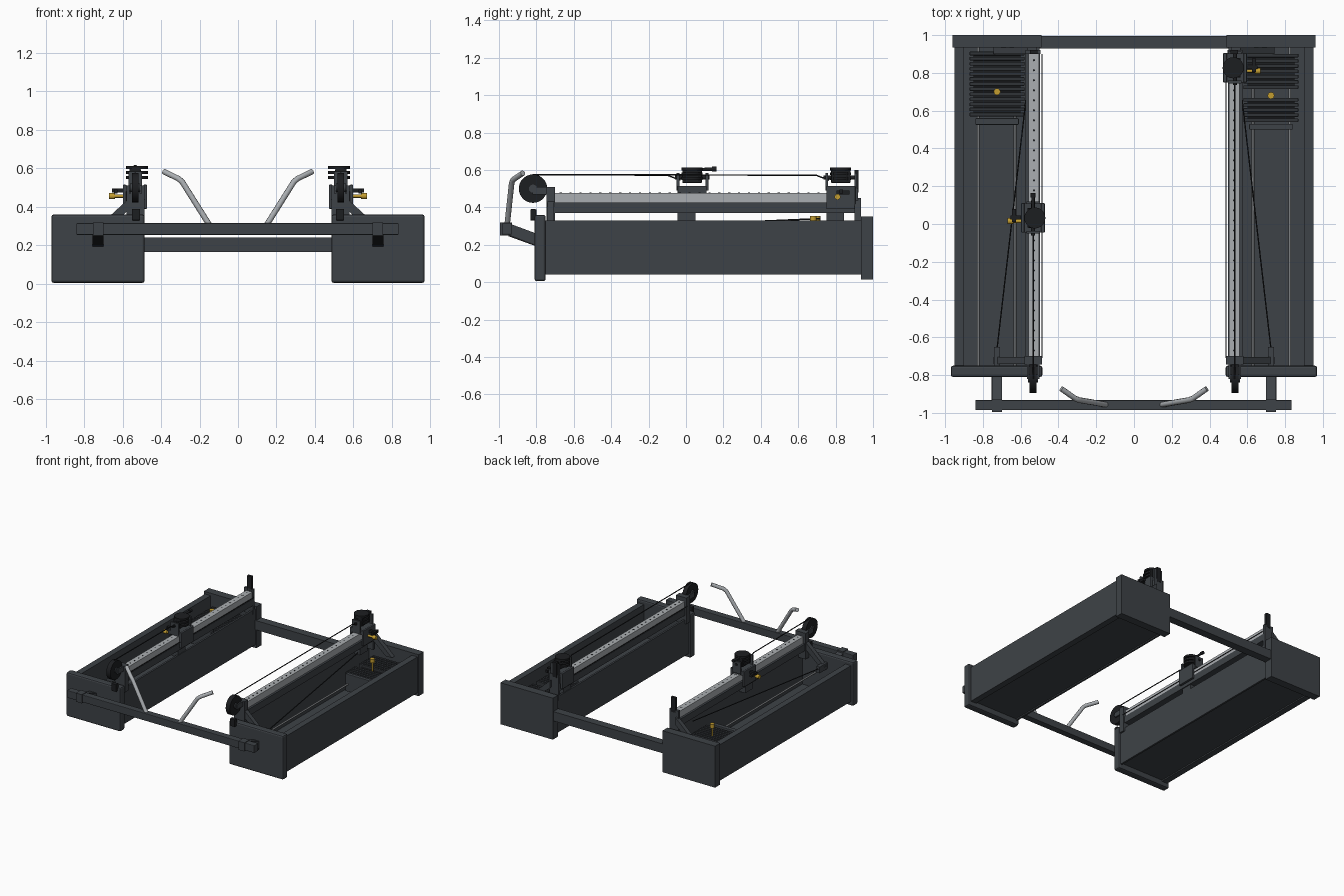
import bpy, bmesh, math
from mathutils import Vector

if "Cube" in bpy.data.objects:
    bpy.data.objects.remove(bpy.data.objects["Cube"])


def material(name, rgb, rough=0.6):
    m = bpy.data.materials.new(name)
    m.use_nodes = True
    m.diffuse_color = (*rgb, 1)
    b = m.node_tree.nodes["Principled BSDF"]
    b.inputs["Base Color"].default_value = (*rgb, 1)
    b.inputs["Roughness"].default_value = rough
    return m


FRAME = material("charcoal_paint", (0.048, 0.055, 0.063))
PLATE = material("weight_iron", (0.030, 0.034, 0.039))
BLACK = material("black_plastic", (0.012, 0.013, 0.015))
ALU = material("brushed_aluminium", (0.40, 0.42, 0.44))
STEEL = material("guide_steel", (0.20, 0.21, 0.22))
YELLOW = material("yellow_knob", (0.55, 0.34, 0.03))


def finish(name, bm, mat, smooth=False):
    bmesh.ops.recalc_face_normals(bm, faces=bm.faces)
    me = bpy.data.meshes.new(name)
    bm.to_mesh(me)
    bm.free()
    me.materials.append(mat)
    ob = bpy.data.objects.new(name, me)
    bpy.context.collection.objects.link(ob)
    if smooth:
        bpy.ops.object.select_all(action='DESELECT')
        bpy.context.view_layer.objects.active = ob
        ob.select_set(True)
        bpy.ops.object.shade_smooth_by_angle(angle=math.radians(40))
    return ob


def box(name, xs, ys, zs, mat, bevel=0):
    bm = bmesh.new()
    bmesh.ops.create_cube(bm, size=1)
    for v in bm.verts:
        for i, (a, b) in enumerate((xs, ys, zs)):
            v.co[i] = (a + b) / 2 + v.co[i] * (b - a)
    if bevel:
        bmesh.ops.bevel(bm, geom=bm.edges[:], offset=bevel, segments=2, affect='EDGES', profile=0.5)
    return finish(name, bm, mat)


def rod(name, p, q, r, mat, n=12):
    p, q = Vector(p), Vector(q)
    bm = bmesh.new()
    bmesh.ops.create_cone(bm, cap_ends=True, segments=n, radius1=r, radius2=r, depth=(q - p).length)
    rot = (q - p).to_track_quat('Z', 'Y')
    for v in bm.verts:
        v.co = rot @ v.co + (p + q) / 2
    return finish(name, bm, mat, True)


def prism(name, pts, axis, lo, hi, mat):
    """Extrude a 2D outline along axis 0 (outline in y,z) or axis 1 (outline in x,z)."""
    bm = bmesh.new()
    place = lambda a, b, t: (t, a, b) if axis == 0 else (a, t, b)
    face = bm.faces.new([bm.verts.new(place(a, b, lo)) for a, b in pts])
    res = bmesh.ops.extrude_face_region(bm, geom=[face])
    step = Vector((hi - lo, 0, 0)) if axis == 0 else Vector((0, hi - lo, 0))
    bmesh.ops.translate(bm, vec=step, verts=[g for g in res["geom"] if isinstance(g, bmesh.types.BMVert)])
    return finish(name, bm, mat)


def tube(name, pts, r, mat):
    cu = bpy.data.curves.new(name, 'CURVE')
    cu.dimensions = '3D'
    cu.bevel_depth, cu.bevel_resolution, cu.use_fill_caps = r, 3, True
    sp = cu.splines.new('POLY')
    sp.points.add(len(pts) - 1)
    for pt, c in zip(sp.points, pts):
        pt.co = (*c, 1)
    cu.materials.append(mat)
    ob = bpy.data.objects.new(name, cu)
    bpy.context.collection.objects.link(ob)


def tower(side, s, carriage_y, stack_ys, plate_top, pin_y):
    def X(a, b):
        return tuple(sorted((s * a, s * b)))

    def bx(name, xs, ys, zs, mat, bevel=0):
        return box(side + "_" + name, X(*xs), ys, zs, mat, bevel)

    def rd(name, p, q, r, mat, n=12):
        return rod(side + "_" + name, (s * p[0], *p[1:]), (s * q[0], *q[1:]), r, mat, n)

    # open trough housing with end caps
    bx("outer_wall", (0.90, 0.95), (-0.76, 0.95), (0.04, 0.33), FRAME)
    bx("inner_wall", (0.50, 0.515), (-0.76, 0.95), (0.04, 0.33), FRAME)
    bx("floor_panel", (0.51, 0.91), (-0.76, 0.95), (0.05, 0.065), FRAME)
    bx("front_cap", (0.485, 0.97), (-0.81, -0.75), (0.005, 0.36), FRAME, 0.012)
    bx("back_cap", (0.49, 0.96), (0.935, 1.0), (0.015, 0.35), FRAME)

    # weight stack, guide rods and selector pin
    for i, (a, b) in enumerate(stack_ys):
        n = round((b - a) / 0.027)
        for k in range(n):
            y = a + k * (b - a) / n
            bx(f"weight_plate_{i}_{k}", (0.58, 0.87), (y, y + 0.019), (0.12, 0.26), PLATE, 0.003)
        bx(f"stack_core_{i}", (0.60, 0.85), (a, b - 0.01), (0.13, 0.245), BLACK)
    bx("stack_head", (0.61, 0.84), plate_top, (0.13, 0.27), FRAME, 0.004)
    for i, x in enumerate((0.63, 0.825)):
        rd(f"guide_rod_{i}", (x, -0.75, 0.19), (x, 0.935, 0.19), 0.007, STEEL)
    rd("selector_pin", (0.725, pin_y, 0.20), (0.725, pin_y, 0.335), 0.007, YELLOW)
    rd("selector_knob", (0.725, pin_y, 0.325), (0.725, pin_y, 0.355), 0.018, YELLOW)
    bx("cable_anchor", (0.71, 0.74), (-0.75, -0.65), (0.25, 0.30), FRAME)
    rd("inner_cable", (0.565, 0.72, 0.34), (0.725, -0.66, 0.28), 0.004, BLACK, 6)

    # raised rail with adjustment holes
    bx("rail_beam", (0.497, 0.575), (-0.72, 0.91), (0.37, 0.425), FRAME)
    bx("rail", (0.503, 0.558), (-0.71, 0.91), (0.425, 0.478), ALU)
    for k in range(30):
        y = -0.67 + k * 0.053
        rd(f"rail_hole_{k}", (0.53, y, 0.474), (0.53, y, 0.4795), 0.006, BLACK, 8)

    # rail supports and diagonal braces at both ends
    bx("front_post", (0.487, 0.58), (-0.745, -0.70), (0.30, 0.51), FRAME)
    bx("front_tab", (0.508, 0.552), (-0.832, -0.80), (0.33, 0.39), BLACK, 0.004)
    bx("back_post", (0.495, 0.575), (0.90, 0.92), (0.30, 0.50), FRAME)
    bx("back_mast", (0.51, 0.55), (0.90, 0.922), (0.48, 0.60), BLACK)
    for nm, lo, hi in (("front_brace", -0.74, -0.705), ("back_brace", 0.90, 0.935)):
        prism(side + "_" + nm, [(s * x, z) for x, z in ((0.56, 0.45), (0.56, 0.39), (0.69, 0.28), (0.745, 0.28))],
              1, lo, hi, FRAME)

    # large front pulley and long cable
    rd("front_pulley", (0.516, -0.818, 0.50), (0.552, -0.818, 0.50), 0.076, BLACK, 32)
    rd("pulley_hub", (0.508, -0.818, 0.50), (0.56, -0.818, 0.50), 0.022, FRAME, 16)
    bx("pulley_arm", (0.50, 0.511), (-0.82, -0.72), (0.47, 0.51), FRAME)
    bx("pulley_arm_outer", (0.555, 0.566), (-0.82, -0.72), (0.47, 0.51), FRAME)
    c = carriage_y
    tube(side + "_long_cable", [(s * 0.534, -0.82, 0.575), (s * 0.534, c - 0.13, 0.572),
                                (s * 0.534, c - 0.06, 0.545)], 0.004, BLACK)
    rd("return_cable", (0.487, -0.71, 0.44), (0.487, 0.90, 0.44), 0.003, BLACK, 6)

    # sliding carriage: sleeve around the rail
    bx("carriage_foot", (0.505, 0.565), (c - 0.075, c + 0.02), (0.31, 0.40), FRAME)
    for nm, xs in (("inner", (0.472, 0.492)), ("outer", (0.58, 0.598))):
        bx("carriage_cheek_" + nm, xs, (c - 0.075, c + 0.08), (0.39, 0.515), FRAME, 0.004)
    bx("carriage_top", (0.485, 0.59), (c - 0.075, c + 0.08), (0.48, 0.51), FRAME)
    for i, y in enumerate((c - 0.08, c + 0.075)):
        bx(f"pulley_fork_{i}", (0.498, 0.57), (y, y + 0.014), (0.49, 0.585), FRAME)
    # swivel pulley head
    rd("swivel_axle", (0.534, c - 0.09, 0.56), (0.534, c + 0.095, 0.56), 0.011, BLACK)
    bx("swivel_block", (0.505, 0.565), (c - 0.05, c + 0.055), (0.53, 0.60), BLACK, 0.006)
    for i, z in enumerate((0.546, 0.572, 0.598)):
        rd(f"swivel_pulley_{i}", (0.525, c + 0.002, z), (0.525, c + 0.002, z + 0.015), 0.056, BLACK, 20)
    # pull pin beside the carriage
    bx("pin_arm", (0.59, 0.655), (c - 0.005, c + 0.015), (0.475, 0.495), BLACK)
    bx("pin_lug", (0.625, 0.645), (c - 0.02, c + 0.05), (0.47, 0.49), BLACK)
    rd("pull_pin", (0.59, c - 0.015, 0.456), (0.65, c - 0.015, 0.456), 0.009, YELLOW)
    rd("pull_knob", (0.64, c - 0.015, 0.456), (0.67, c - 0.015, 0.456), 0.016, YELLOW)

    # sloping arm joining the front cap to the front bar
    prism(side + "_bar_arm", [(-0.80, 0.26), (-0.80, 0.198), (-0.94, 0.252), (-0.94, 0.312)],
          0, *X(0.70, 0.753), FRAME)
    bx("bar_arm_end", (0.70, 0.753), (-0.995, -0.93), (0.25, 0.32), FRAME)
    prism(side + "_arm_underside", [(-0.81, 0.202), (-0.81, 0.195), (-0.95, 0.246), (-0.95, 0.256)],
          0, *X(0.698, 0.755), BLACK)

    # bent grip handle
    tube(side + "_grip_handle", [(s * 0.145, -0.957, 0.30), (s * 0.29, -0.932, 0.53),
                                 (s * 0.31, -0.925, 0.547), (s * 0.385, -0.872, 0.583)], 0.015, ALU)


tower("left", 1, 0.825, [(0.54, 0.675), (0.715, 0.91)], (0.50, 0.53), 0.68)
tower("right", -1, 0.03, [(0.57, 0.92)], (0.525, 0.56), 0.70)

# lever on the middle carriage
rod("carriage_lever", (-0.534, 0.08, 0.602), (-0.534, 0.155, 0.605), 0.009, BLACK)
rod("carriage_lever_tip", (-0.534, 0.14, 0.605), (-0.534, 0.163, 0.605), 0.013, BLACK)

# cross members joining the two towers
box("back_crossbar", (-0.50, 0.50), (0.93, 0.995), (0.165, 0.24), FRAME)
box("front_crossbar", (-0.84, 0.835), (-0.985, -0.932), (0.255, 0.315), FRAME, 0.004)
